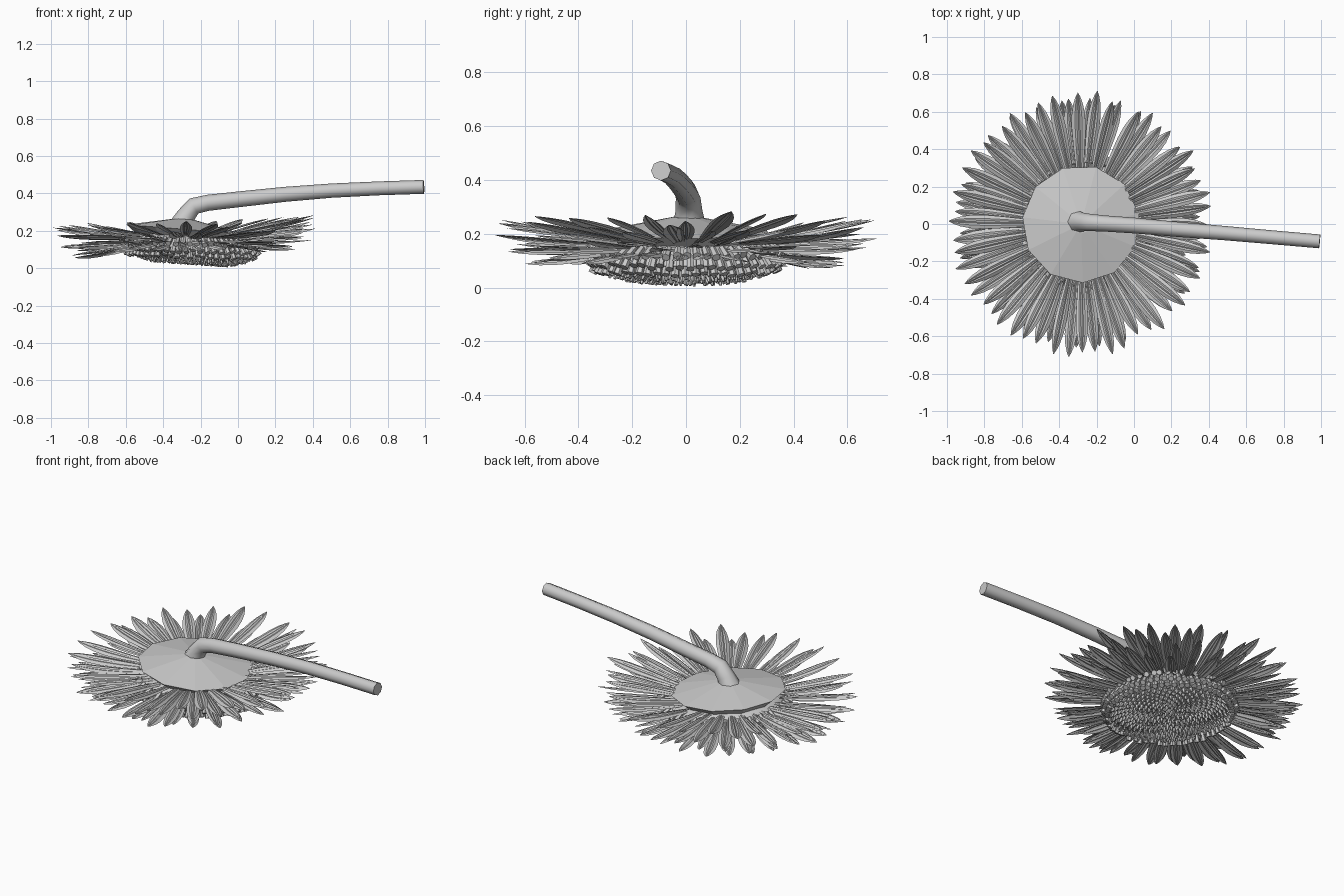
import bpy, bmesh, math, random
from mathutils import Vector, Matrix

random.seed(4)
if "Cube" in bpy.data.objects:
    bpy.data.objects.remove(bpy.data.objects["Cube"])

grey = bpy.data.materials.new("plain grey")
grey.use_nodes = True
COL = (0.6, 0.6, 0.6, 1)
grey.diffuse_color = COL
grey.node_tree.nodes["Principled BSDF"].inputs["Base Color"].default_value = COL

CX = -0.283         # centre of the petals and calyx
DX = -0.255         # centre of the seed disc


def finish(bm, name, angle):
    me = bpy.data.meshes.new(name)
    bm.to_mesh(me)
    bm.free()
    me.materials.append(grey)
    ob = bpy.data.objects.new(name, me)
    bpy.context.collection.objects.link(ob)
    bpy.ops.object.select_all(action='DESELECT')
    ob.select_set(True)
    bpy.context.view_layer.objects.active = ob
    bpy.ops.object.shade_smooth_by_angle(angle=math.radians(angle))


def skin(bm, rings):
    """Bridge closed rings of points and cap both ends."""
    loops = [[bm.verts.new(p) for p in r] for r in rings]
    for a, b in zip(loops, loops[1:]):
        for i in range(len(a)):
            j = (i + 1) % len(a)
            bm.faces.new((a[i], a[j], b[j], b[i]))
    bm.faces.new(loops[0])
    bm.faces.new(loops[-1])
    bmesh.ops.recalc_face_normals(bm, faces=bm.faces[:])


def lathe(name, cx, profile, sides, tilt, angle):
    """Turn (radius, height) points about the head's axis; tilt lowers +x."""
    bm = bmesh.new()
    rings = []
    for r, z in profile:
        ts = [math.tau * (i + 0.3) / sides for i in range(sides)]
        rings.append([(cx + r * math.cos(t), r * math.sin(t),
                       z - tilt * r * math.cos(t)) for t in ts])
    skin(bm, rings)
    finish(bm, name, angle)


# Calyx: shallow faceted cone on the back of the head
lathe("calyx", CX, [(0.22, 0.13), (0.315, 0.208), (0.05, 0.262)], 11, 0.08, 4)

# Seed disc facing down, dipped at its middle
DISC = [(0.0, 0.066), (0.10, 0.046), (0.20, 0.046), (0.28, 0.066), (0.35, 0.105)]
TILT = 0.07


def disc_z(r):
    for (r0, z0), (r1, z1) in zip(DISC, DISC[1:]):
        if r <= r1:
            return z0 + (z1 - z0) * (r - r0) / (r1 - r0)


lathe("seed_disc", DX, [(0.01, 0.066)] + DISC[1:] + [(0.34, 0.13), (0.28, 0.17)],
      40, TILT, 40)


def spike(bm, base, direction, length, r0, r1, sides):
    rot = direction.to_track_quat('Z', 'Y').to_matrix().to_4x4()
    bmesh.ops.create_cone(
        bm, cap_ends=True, segments=sides, radius1=r0, radius2=r1, depth=length,
        matrix=Matrix.Translation(base + direction.normalized() * length / 2) @ rot)


# Inner florets packed in a sunflower spiral
bm = bmesh.new()
N = 480
for i in range(N):
    r = 0.325 * math.sqrt((i + 0.5) / N)
    t = i * 2.39996
    c, s = math.cos(t), math.sin(t)
    base = Vector((DX + r * c, r * s, disc_z(r) - TILT * r * c + 0.004))
    out = 2.0 * r + random.uniform(-0.1, 0.1)
    spike(bm, base, Vector((c * out, s * out, -1)),
          random.uniform(0.022, 0.034), 0.0135, 0.005, 5)
finish(bm, "inner_florets", 20)

# Rim florets: rows of blunt tubes round the edge of the disc
bm = bmesh.new()
for row, (r, z, out, length) in enumerate([(0.325, 0.100, 0.5, 0.045),
                                           (0.335, 0.130, 0.7, 0.052),
                                           (0.325, 0.158, 1.5, 0.055)]):
    for i in range(60):
        t = math.tau * (i + 0.5 * (row % 2)) / 60 + random.uniform(-0.015, 0.015)
        c, s = math.cos(t), math.sin(t)
        spike(bm, Vector((DX + r * c, r * s, z - 0.04 * r * c)),
              Vector((c * out, s * out, -1)),
              length * random.uniform(0.8, 1.15), 0.013, 0.016, 6)
finish(bm, "rim_florets", 35)

# Petals: ribbed pointed strips, narrow at the root
SHAPE = [(0, 0.42), (0.2, 0.62), (0.4, 0.84), (0.6, 1.0), (0.75, 0.95),
         (0.87, 0.7), (0.95, 0.36), (1, 0.04)]
ACROSS = [(-1, -0.006), (-0.5, 0.002), (-0.22, -0.002), (0, 0.004),
          (0.22, -0.002), (0.5, 0.002), (1, -0.006)]


def petal(bm, t, r0, r1, z0, z1, width, roll, bow):
    c, s = math.cos(t), math.sin(t)
    rows = []
    for f, w in SHAPE:
        r = r0 + (r1 - r0) * f
        zc = z0 + (z1 - z0) * f + bow * math.sin(math.pi * f)
        row = []
        for u, h in ACROSS:
            side = u * w * width / 2
            z = zc + h * w + side * roll
            row.append(bm.verts.new((CX + r * c - side * s, r * s + side * c, z)))
        rows.append(row)
    for a, b in zip(rows, rows[1:]):
        for i in range(len(a) - 1):
            bm.faces.new((a[i], b[i], b[i + 1], a[i + 1]))


# name, count, angle offset, tip radius, root height, tip height, width
LAYERS = [("upper_petals", 28, 0.0, 0.700, 0.172, 0.245, 0.070),
          ("middle_petals", 28, 0.5, 0.700, 0.160, 0.200, 0.070),
          ("lower_petals", 30, 0.25, 0.675, 0.148, 0.150, 0.068),
          ("inner_petals", 28, 0.7, 0.600, 0.135, 0.095, 0.064)]
for name, n, off, tip, z0, z1, width in LAYERS:
    bm = bmesh.new()
    for i in range(n):
        t = math.tau * (i + off + random.uniform(-0.12, 0.12)) / n
        petal(bm, t, 0.23, tip + random.uniform(-0.04, 0.018), z0,
              z1 + 0.02 * math.cos(t) + random.uniform(-0.025, 0.02),
              width * random.uniform(0.9, 1.08),
              random.uniform(-0.3, 0.3), random.uniform(-0.012, 0.006))
    finish(bm, name, 25)

# Stem: flared foot, sharp bend, long gentle rise (x, y, z, radius)
PATH = [(-0.30, 0.012, 0.235, 0.062), (-0.275, 0.011, 0.285, 0.050),
        (-0.235, 0.008, 0.333, 0.046), (-0.16, 0.003, 0.350, 0.043),
        (0.0, -0.008, 0.368, 0.042), (0.25, -0.03, 0.395, 0.040),
        (0.5, -0.05, 0.415, 0.038), (0.75, -0.072, 0.427, 0.037),
        (0.993, -0.093, 0.435, 0.037)]
pts = [Vector(p[:3]) for p in PATH]
rings = []
for i, p in enumerate(pts):
    d = (pts[min(i + 1, len(pts) - 1)] - pts[max(i - 1, 0)]).normalized()
    side = Vector((0, 1, 0))
    side = (side - d * side.dot(d)).normalized()
    up = d.cross(side)
    rings.append([p + PATH[i][3] * (side * math.cos(a) + up * math.sin(a))
                  for a in (math.tau * k / 8 for k in range(8))])
bm = bmesh.new()
skin(bm, rings)
finish(bm, "stem", 50)
